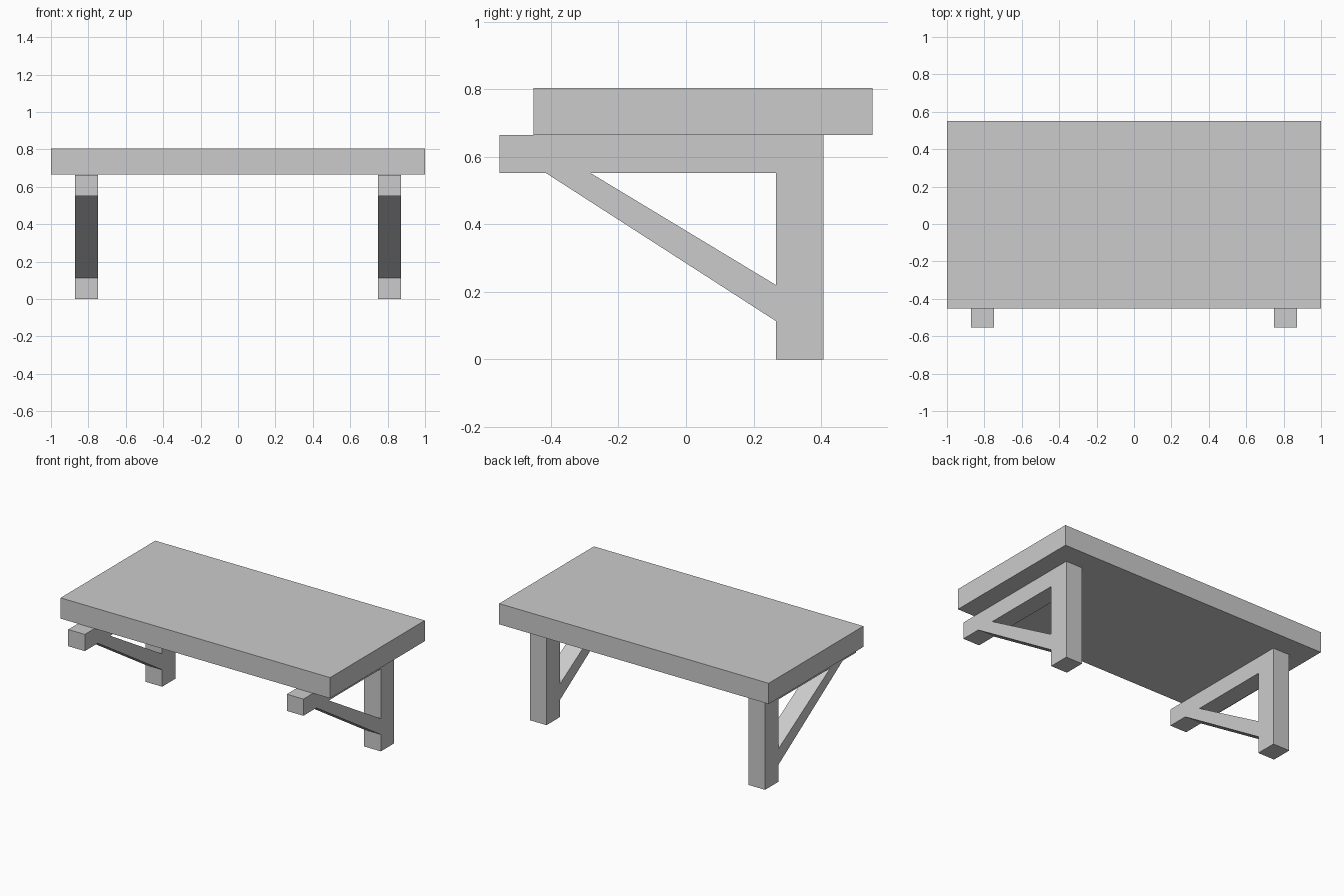
import bpy, bmesh

if "Cube" in bpy.data.objects:
    bpy.data.objects.remove(bpy.data.objects["Cube"])

# Shelf board
bpy.ops.mesh.primitive_cube_add(size=1, location=(0, 0.05, 0.734))
board = bpy.context.object
board.name = "shelf_board"
board.scale = (2.0, 1.004, 0.139)

# Bracket side profile (y, z): arm, diagonal brace and wall post share edges
profile = [(-0.553, 0.552), (-0.415, 0.552), (0.267, 0.113), (0.267, 0),
           (0.408, 0), (0.408, 0.664), (-0.553, 0.664),
           (-0.283, 0.552), (0.267, 0.552), (0.267, 0.22)]
arm = (6, 0, 1, 7, 8, 5)
brace = (7, 1, 2, 9)
post = (5, 8, 9, 2, 3, 4)

bm = bmesh.new()
verts = [bm.verts.new((0.811, y, z)) for y, z in profile]
for part in (arm, brace, post):
    bm.faces.new([verts[i] for i in part])
bmesh.ops.recalc_face_normals(bm, faces=bm.faces)
mesh = bpy.data.meshes.new("support_brackets")
bm.to_mesh(mesh)
bm.free()
brackets = bpy.data.objects.new("support_brackets", mesh)
bpy.context.collection.objects.link(brackets)

# Thicken the profile, then mirror it to the other end
solid = brackets.modifiers.new("thickness", 'SOLIDIFY')
solid.thickness = 0.123
solid.offset = 0
brackets.modifiers.new("mirror", 'MIRROR').use_axis = (True, False, False)
